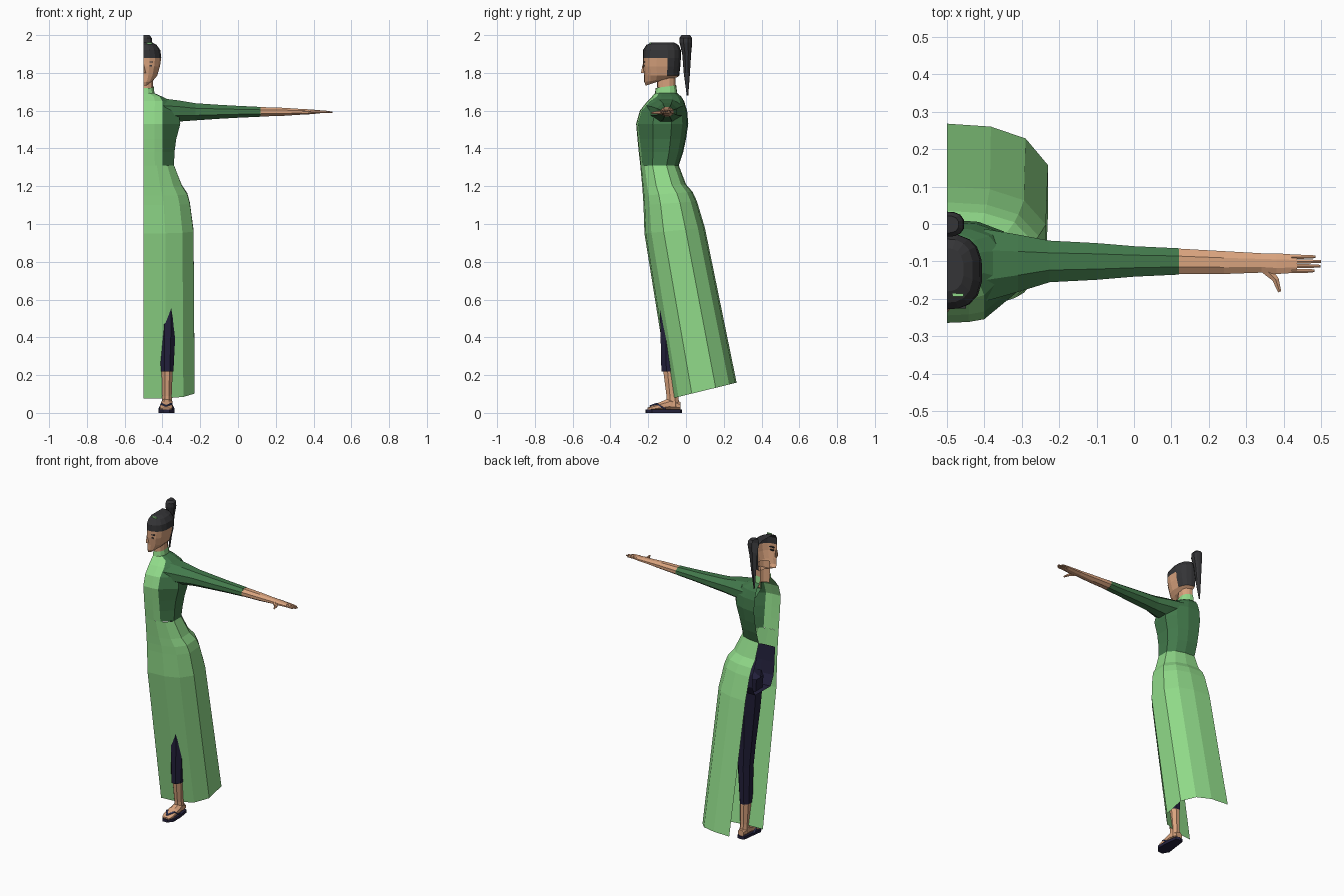
import bpy, math
from mathutils import Vector

MID = -0.5  # the body's middle plane; the figure is one half, open along it


def mat(name, rgb):
    m = bpy.data.materials.new(name)
    m.diffuse_color = (*rgb, 1)
    return m


LIGHT = mat("light_green", (0.28, 0.70, 0.25))
DARK = mat("dark_green", (0.055, 0.19, 0.07))
SKIN = mat("skin", (0.70, 0.37, 0.21))
HAIR = mat("charcoal_hair", (0.035, 0.035, 0.038))
NAVY = mat("navy", (0.017, 0.015, 0.045))
BLUE = mat("strap_blue", (0.06, 0.07, 0.19))


def loft(name, rings, mats, closed=False, rule=None, caps=(False, False)):
    """Skin a list of rings; rule(segment, centre) picks the material slot."""
    n = len(rings[0])
    verts = [Vector((p[0] + MID, p[1], p[2])) for r in rings for p in r]
    faces, segs = [], []
    for j in range(len(rings) - 1):
        for i in range(n if closed else n - 1):
            k = (i + 1) % n
            faces.append((j * n + i, j * n + k, (j + 1) * n + k, (j + 1) * n + i))
            segs.append(i)
    if caps[0]:
        faces.append(tuple(reversed(range(n))))
        segs.append(0)
    if caps[1]:
        faces.append(tuple(range(len(verts) - n, len(verts))))
        segs.append(0)
    me = bpy.data.meshes.new(name)
    me.from_pydata(verts, [], faces)
    for m in mats:
        me.materials.append(m)
    if rule:
        for f, s in zip(me.polygons, segs):
            f.material_index = rule(s, f.center)
    ob = bpy.data.objects.new(name, me)
    bpy.context.collection.objects.link(ob)
    return ob


def half_ring(zf, zb, w, yf, yb, angles, power=0.75):
    """Half of a rounded oval, front to back, tilted from zf to zb."""
    pts = []
    for a in angles:
        t = math.radians(a)
        s = math.sin(t)
        y = (yf + yb) / 2 + (yb - yf) / 2 * math.copysign(abs(s) ** power, s)
        u = w * max(math.cos(t), 0) ** 0.8 if abs(a) < 90 else 0
        pts.append((u, y, zf + (zb - zf) * (y - yf) / (yb - yf)))
    return pts


def tube(name, stations, axis, material, sides=8, caps=(True, True)):
    """Closed tube; each station is x, y, z, radius across, radius up."""
    ax = Vector(axis).normalized()
    q = None if ax.z > 0.99 else ax.to_track_quat('Z', 'Y')
    rings = []
    for x, y, z, a, b in stations:
        ring = []
        for i in range(sides):
            t = 2 * math.pi * (i + 0.5) / sides
            o = Vector((a * math.cos(t), b * math.sin(t), 0))
            ring.append(Vector((x, y, z)) + (q @ o if q else o))
        rings.append(ring)
    return loft(name, rings, [material], True, caps=caps)


def plate(name, x, y, z, sx, sy, sz, material):
    ring = [(-1, -1), (1, -1), (1, 1), (-1, 1)]
    loft(name, [[(x + a * sx / 2, y + b * sy / 2, z + k * sz / 2) for a, b in ring]
                for k in (-1, 1)], [material], True, caps=(True, True))


# Long skirt, sweeping back towards the hem
ARC = (-90, -70, -45, -15, 15, 45, 70, 90)
skirt = [(0.075, 0.16, 0.278, -0.08, 0.268), (0.95, 0.98, 0.272, -0.22, 0.10),
         (1.10, 1.12, 0.252, -0.225, 0.058), (1.15, 1.17, 0.238, -0.228, 0.035),
         (1.20, 1.21, 0.208, -0.232, 0.0), (1.31, 1.31, 0.166, -0.242, -0.038)]
loft("skirt", [half_ring(*r, ARC) for r in skirt], [LIGHT])

# Bodice: light front panel of constant width, dark sides and back
bodice = [(1.31, 0.166, -0.242, -0.038), (1.38, 0.168, -0.25, -0.015),
          (1.45, 0.178, -0.257, 0.0), (1.53, 0.20, -0.264, 0.012),
          (1.60, 0.19, -0.244, 0.006), (1.65, 0.15, -0.205, -0.01),
          (1.675, 0.10, -0.18, -0.025), (1.693, 0.058, -0.163, -0.048)]
rings = []
for z, w, yf, yb in bodice:
    e = math.degrees(math.acos(min(0.99, min(0.1 / w, 0.85) ** 1.25)))
    rings.append(half_ring(z, z, w, yf, yb, (-90, -(90 + e) / 2, -e, -15, 15, 45, 70, 90)))
loft("bodice", rings, [LIGHT, DARK], rule=lambda s, c: 0 if s < 2 else 1)

# Collar and neck
loft("collar", [half_ring(*r, ARC) for r in
                [(1.685, 1.685, 0.06, -0.166, -0.045), (1.72, 1.735, 0.055, -0.16, -0.052)]], [LIGHT])
loft("neck", [half_ring(*r, ARC) for r in
              [(1.66, 1.66, 0.05, -0.15, -0.056), (1.80, 1.80, 0.053, -0.155, -0.055)]], [SKIN])

# Sleeve, forearm and hand
tube("sleeve", [(0.10, -0.11, 1.60, 0.105, 0.07), (0.19, -0.105, 1.598, 0.083, 0.06),
                (0.275, -0.10, 1.594, 0.06, 0.049), (0.40, -0.10, 1.594, 0.053, 0.04),
                (0.50, -0.10, 1.594, 0.044, 0.034), (0.62, -0.10, 1.594, 0.038, 0.028)],
     (1, 0, 0), DARK, caps=(False, False))
tube("forearm", [(0.62, -0.10, 1.594, 0.037, 0.027), (0.74, -0.103, 1.594, 0.033, 0.023),
                 (0.84, -0.104, 1.594, 0.028, 0.016), (0.88, -0.106, 1.594, 0.030, 0.014),
                 (0.935, -0.106, 1.594, 0.026, 0.009)], (1, 0, 0), SKIN)
for i, tip in enumerate((0.982, 0.998, 1.0, 0.985)):
    y = -0.125 + i * 0.0125
    tube(f"finger_{i + 1}", [(0.92, y, 1.595, 0.0065, 0.008), (0.965, y, 1.594, 0.006, 0.006),
                             (tip, y, 1.591, 0.004, 0.004)], (1, 0, 0), SKIN, 6)
tube("thumb", [(0.845, -0.115, 1.592, 0.018, 0.012), (0.878, -0.148, 1.59, 0.01, 0.009),
               (0.889, -0.181, 1.588, 0.005, 0.005)], (0.4, -1, 0), SKIN, 6)

# Head: face in skin, crown, temples and nape in hair
HEAD_ARC = (-90, -75, -55, -32, -10, 12, 35, 55, 75, 90)
head = [(1.732, 1.77, 0.028, -0.213, -0.10), (1.752, 1.775, 0.052, -0.221, -0.05),
        (1.785, 1.785, 0.073, -0.222, -0.036), (1.835, 1.835, 0.088, -0.228, -0.03),
        (1.88, 1.88, 0.095, -0.228, -0.027), (1.92, 1.92, 0.09, -0.228, -0.027),
        (1.948, 1.948, 0.07, -0.21, -0.04), (1.962, 1.962, 0.045, -0.18, -0.065)]


def head_colour(seg, c):
    return 1 if c.z > 1.88 or (c.y > -0.125 and c.z > 1.785) else 0


loft("head", [half_ring(*r, HEAD_ARC) for r in head], [SKIN, HAIR],
     rule=head_colour, caps=(True, True))
loft("nose", [[(0, -0.238, 1.80), (0.013, -0.222, 1.80), (0, -0.215, 1.80)],
              [(0, -0.23, 1.845), (0.007, -0.222, 1.845), (0, -0.215, 1.845)]], [SKIN], caps=(True, True))
plate("eyebrow", 0.034, -0.221, 1.858, 0.034, 0.009, 0.006, HAIR)
plate("eye", 0.033, -0.220, 1.838, 0.022, 0.009, 0.008, HAIR)
plate("hair_clip", 0.03, -0.19, 1.957, 0.03, 0.008, 0.009, LIGHT)

# Ponytail
tail = [(1.68, 0.003, 0.004, 0.012), (1.80, 0.022, -0.012, 0.021), (1.90, 0.035, -0.02, 0.027),
        (1.96, 0.047, -0.034, 0.033), (1.985, 0.045, -0.034, 0.032), (2.0, 0.032, -0.024, 0.022)]
loft("ponytail", [half_ring(r[0], *r, ARC) for r in tail], [HAIR], caps=(False, True))

# Trousers under the skirt
hips = [(0.98, 0.12, -0.16, 0.0), (1.04, 0.205, -0.19, 0.03), (1.12, 0.205, -0.2, 0.025),
        (1.22, 0.175, -0.205, -0.02)]
loft("trouser_hips", [half_ring(r[0], *r, ARC) for r in hips], [NAVY], caps=(True, False))
tube("trouser_leg", [(0.125, -0.086, 0.22, 0.036, 0.048), (0.128, -0.085, 0.46, 0.046, 0.055),
                     (0.125, -0.085, 0.60, 0.058, 0.06), (0.118, -0.085, 0.85, 0.082, 0.08),
                     (0.115, -0.085, 1.06, 0.098, 0.095)], (0, 0, 1), NAVY, caps=(False, False))

# Lower leg and foot
tube("shin", [(0.124, -0.068, 0.03, 0.030, 0.036), (0.124, -0.072, 0.09, 0.027, 0.034),
              (0.125, -0.084, 0.25, 0.033, 0.043)], (0, 0, 1), SKIN)
tube("foot", [(0.124, -0.03, 0.036, 0.022, 0.022), (0.124, -0.08, 0.048, 0.031, 0.036),
              (0.122, -0.13, 0.037, 0.035, 0.025), (0.12, -0.18, 0.025, 0.036, 0.014),
              (0.12, -0.205, 0.02, 0.026, 0.007)], (0, -1, 0), SKIN)

# Sandal sole and the two straps meeting at the toes
outline = [(0.103, -0.214), (0.137, -0.212), (0.163, -0.18), (0.16, -0.10), (0.15, -0.03),
           (0.125, -0.022), (0.099, -0.03), (0.09, -0.10), (0.08, -0.175)]
loft("sandal_sole", [[(x, y, z) for x, y in outline] for z in (0, 0.018)],
     [NAVY], True, caps=(True, True))
for side, s in (("inner", -1), ("outer", 1)):
    tube(f"sandal_strap_{side}", [(0.118, -0.19, 0.036, 0.006, 0.005),
                                  (0.121 + s * 0.024, -0.155, 0.048, 0.007, 0.005),
                                  (0.122 + s * 0.037, -0.11, 0.02, 0.007, 0.005)],
         (s * 0.4, 1, 0), BLUE, 6)
